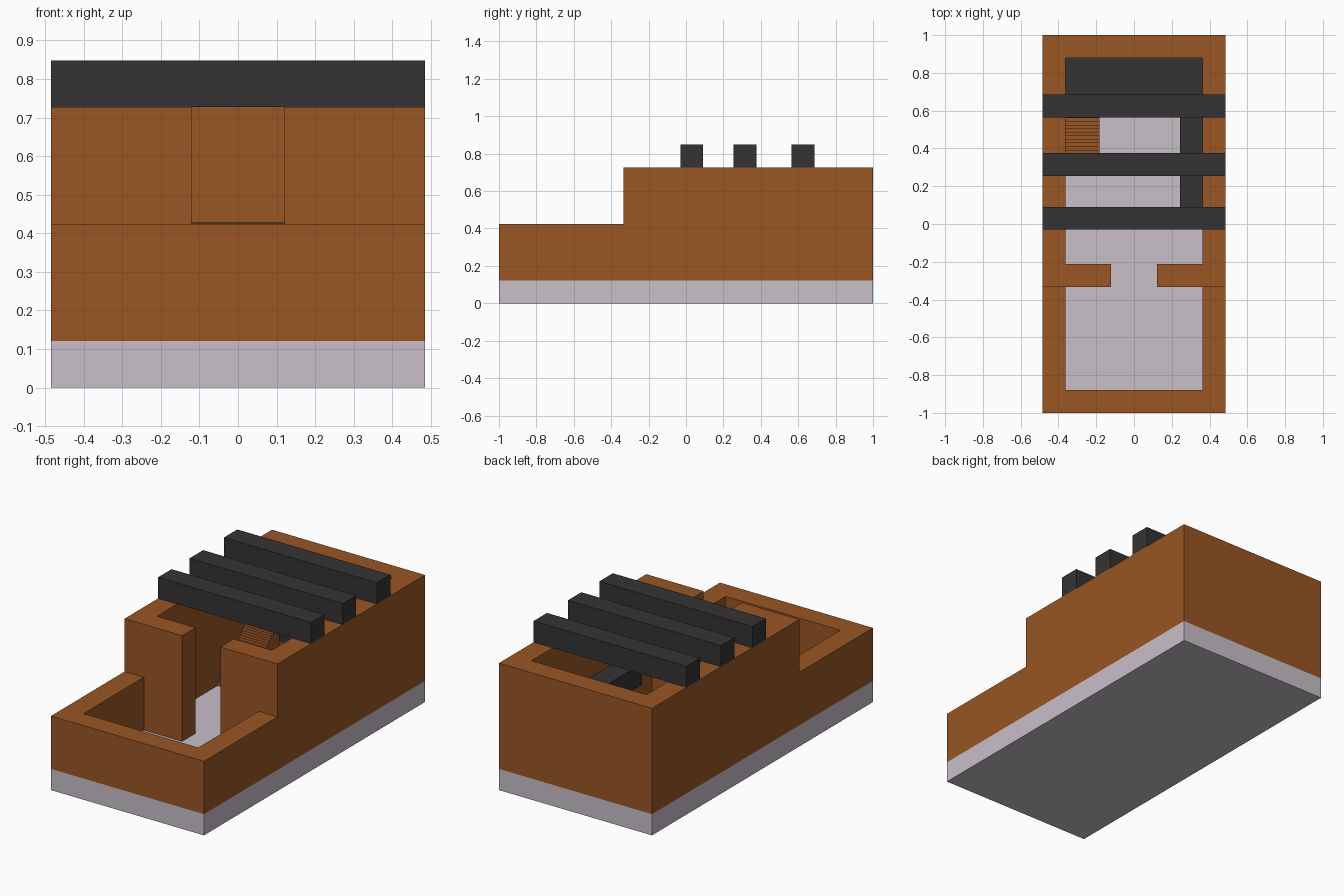
import bpy
import bmesh

if "Cube" in bpy.data.objects:
    bpy.data.objects.remove(bpy.data.objects["Cube"])

U = 2 / 16.5            # wall thickness, the module of the whole model
W = 4 * U               # half width
IN = 3 * U              # half width of the interior
STEP_Y = -1 + 5.5 * U   # where low yard meets tall room
FLOOR, LOW, HIGH = U, 3.5 * U, 6 * U
DECK_Y = -1 + 13.5 * U  # front edge of the loft deck
STAIR_Y = -1 + 11 * U   # foot of the stairs
DECK_TOP = LOW + 0.003


def material(name, rgb):
    m = bpy.data.materials.new(name)
    m.diffuse_color = (*rgb, 1)
    m.use_nodes = True
    m.node_tree.nodes["Principled BSDF"].inputs["Base Color"].default_value = m.diffuse_color
    return m


BROWN = material("brown_clay", (0.319, 0.093, 0.017))
STONE = material("pale_stone", (0.578, 0.523, 0.584))
DARK = material("dark_timber", (0.034, 0.034, 0.034))


def prism(name, outline, lo, hi, mat, axis="z"):
    """Extrude an outline: (x, y) along z, or (y, z) along x."""
    def place(p, t):
        return (p[0], p[1], t) if axis == "z" else (t, p[0], p[1])
    bm = bmesh.new()
    face = bm.faces.new([bm.verts.new(place(p, lo)) for p in outline])
    top = bmesh.ops.extrude_face_region(bm, geom=[face])["geom"]
    shift = (0, 0, hi - lo) if axis == "z" else (hi - lo, 0, 0)
    bmesh.ops.translate(bm, vec=shift,
                        verts=[v for v in top if isinstance(v, bmesh.types.BMVert)])
    bmesh.ops.recalc_face_normals(bm, faces=bm.faces)
    mesh = bpy.data.meshes.new(name)
    bm.to_mesh(mesh)
    bm.free()
    mesh.materials.append(mat)
    ob = bpy.data.objects.new(name, mesh)
    bpy.context.collection.objects.link(ob)
    return ob


def rect(x0, x1, y0, y1):
    return [(x0, y0), (x1, y0), (x1, y1), (x0, y1)]


# Floor slab
prism("floor_slab", rect(-W, W, -1, 1), 0, FLOOR, STONE)

# Low wall around the front yard
prism("yard_wall", [(-W, -1), (W, -1), (W, STEP_Y), (IN, STEP_Y), (IN, -1 + U),
                    (-IN, -1 + U), (-IN, STEP_Y), (-W, STEP_Y)], FLOOR, LOW, BROWN)

# Tall room wall with an open doorway in the front
right = [(U, STEP_Y), (W, STEP_Y), (W, 1)]
inner = [(IN, 1 - U), (IN, STEP_Y + U), (U, STEP_Y + U)]
mirror = lambda pts: [(-x, y) for x, y in reversed(pts)]
prism("room_wall", right + mirror(right) + mirror(inner) + inner, FLOOR, HIGH, BROWN)

# Loft deck with a narrow gallery along the right wall
prism("loft_deck", [(-IN, DECK_Y), (2 * U, DECK_Y), (2 * U, 0.05), (IN, 0.05),
                    (IN, 1 - U), (-IN, 1 - U)], DECK_TOP - U, DECK_TOP, DARK)

# Stairs climbing to the loft along the left wall
N = 16
run, rise = (DECK_Y - STAIR_Y) / N, (LOW - FLOOR) / N
profile = [(STAIR_Y, FLOOR)]
for i in range(N):
    z = FLOOR + (i + 1) * rise
    profile += [(STAIR_Y + i * run, z), (STAIR_Y + (i + 1) * run, z)]
profile.append((DECK_Y, FLOOR))
prism("stairs", profile, -IN, -1.5 * U, BROWN, axis="x")

# Roof beams
for i, y in enumerate((-0.03, 0.255, 0.565)):
    prism(f"roof_beam_{i + 1}", rect(-W, W, y, y + U), HIGH, HIGH + U, DARK)
